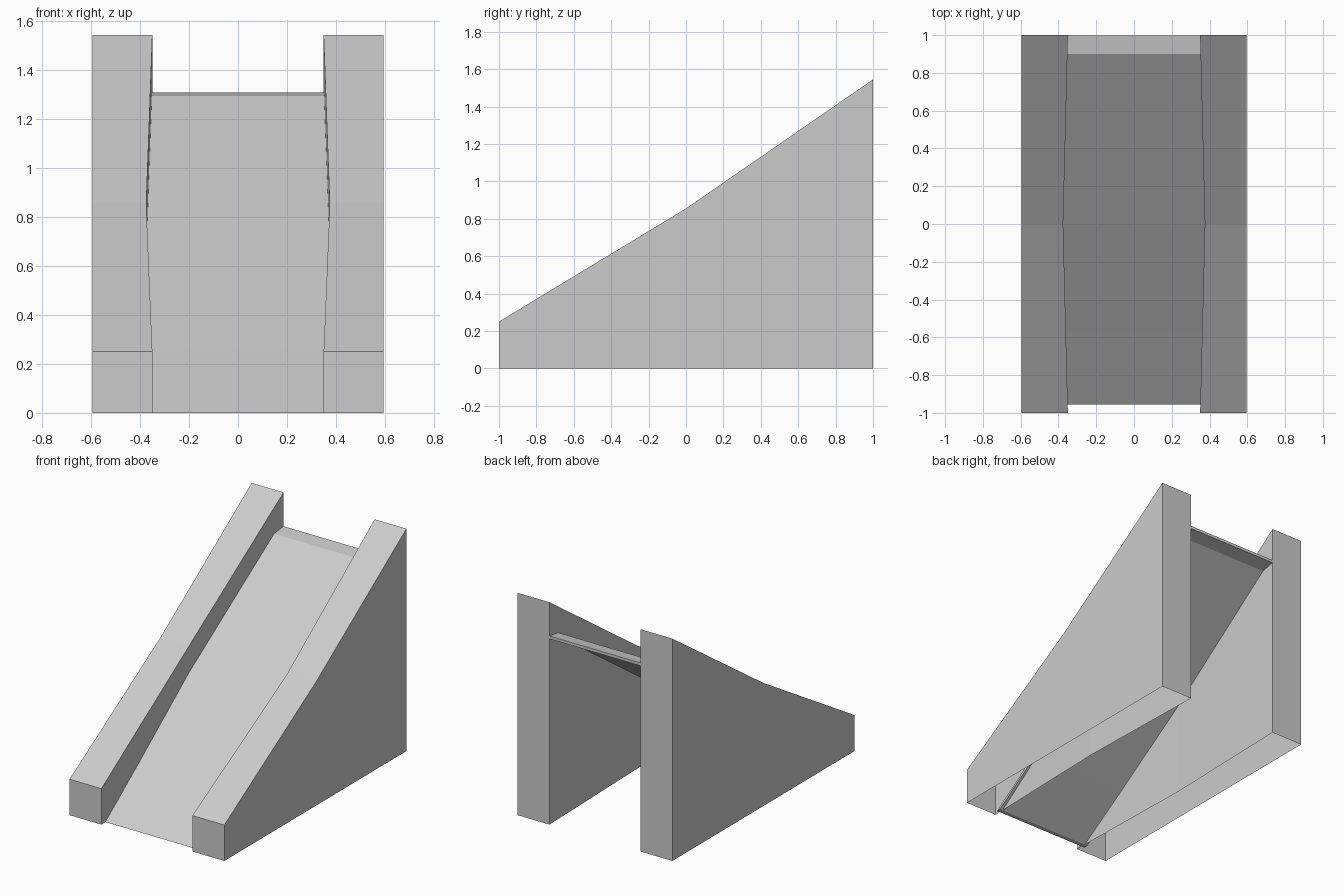
import bpy
import bmesh

if "Cube" in bpy.data.objects:
    bpy.data.objects.remove(bpy.data.objects["Cube"], do_unlink=True)

# Single plain grey material
grey = bpy.data.materials.new("light_grey")
grey.use_nodes = True
colour = (0.6, 0.6, 0.6, 1.0)
grey.diffuse_color = colour
bsdf = next(n for n in grey.node_tree.nodes if n.type == "BSDF_PRINCIPLED")
bsdf.inputs["Base Color"].default_value = colour


def finish(name, bm):
    bmesh.ops.recalc_face_normals(bm, faces=bm.faces)
    mesh = bpy.data.meshes.new(name)
    bm.to_mesh(mesh)
    bm.free()
    mesh.materials.append(grey)
    obj = bpy.data.objects.new(name, mesh)
    bpy.context.collection.objects.link(obj)
    return obj


def side_wall(name, side):
    """Sloping wall, bowed on its inner face and open underneath."""
    outer = 0.595
    stations = [(-1, 0.35, 0.25), (0, 0.375, 0.855), (1, 0.35, 1.545)]
    bm = bmesh.new()
    rings = []
    for y, inner, top in stations:
        section = [(outer, 0), (outer, top), (inner, top), (inner, 0)]
        rings.append([bm.verts.new((side * x, y, z)) for x, z in section])
    for a, b in zip(rings, rings[1:]):
        for i in range(3):
            bm.faces.new((a[i], a[i + 1], b[i + 1], b[i]))
    bm.faces.new(rings[0])
    bm.faces.new(rings[-1])
    return finish(name, bm)


def ramp(name, half_width):
    """Thin sloping slab with a nearly level lip at the top."""
    profile = [(-0.955, 0), (-0.57, 0.265), (0, 0.67), (0.9, 1.295), (0.999, 1.31),
               (0.999, 1.29), (0.9, 1.272), (0, 0.647), (-0.57, 0.243), (-0.925, 0)]
    bm = bmesh.new()
    ends = [[bm.verts.new((x, y, z)) for y, z in profile]
            for x in (-half_width, half_width)]
    left, right = ends
    count = len(profile)
    for i in range(count):
        j = (i + 1) % count
        bm.faces.new((left[i], left[j], right[j], right[i]))
    bm.faces.new(left)
    bm.faces.new(right)
    return finish(name, bm)


side_wall("left_wall", 1)
side_wall("right_wall", -1)
ramp("ramp", 0.375)
